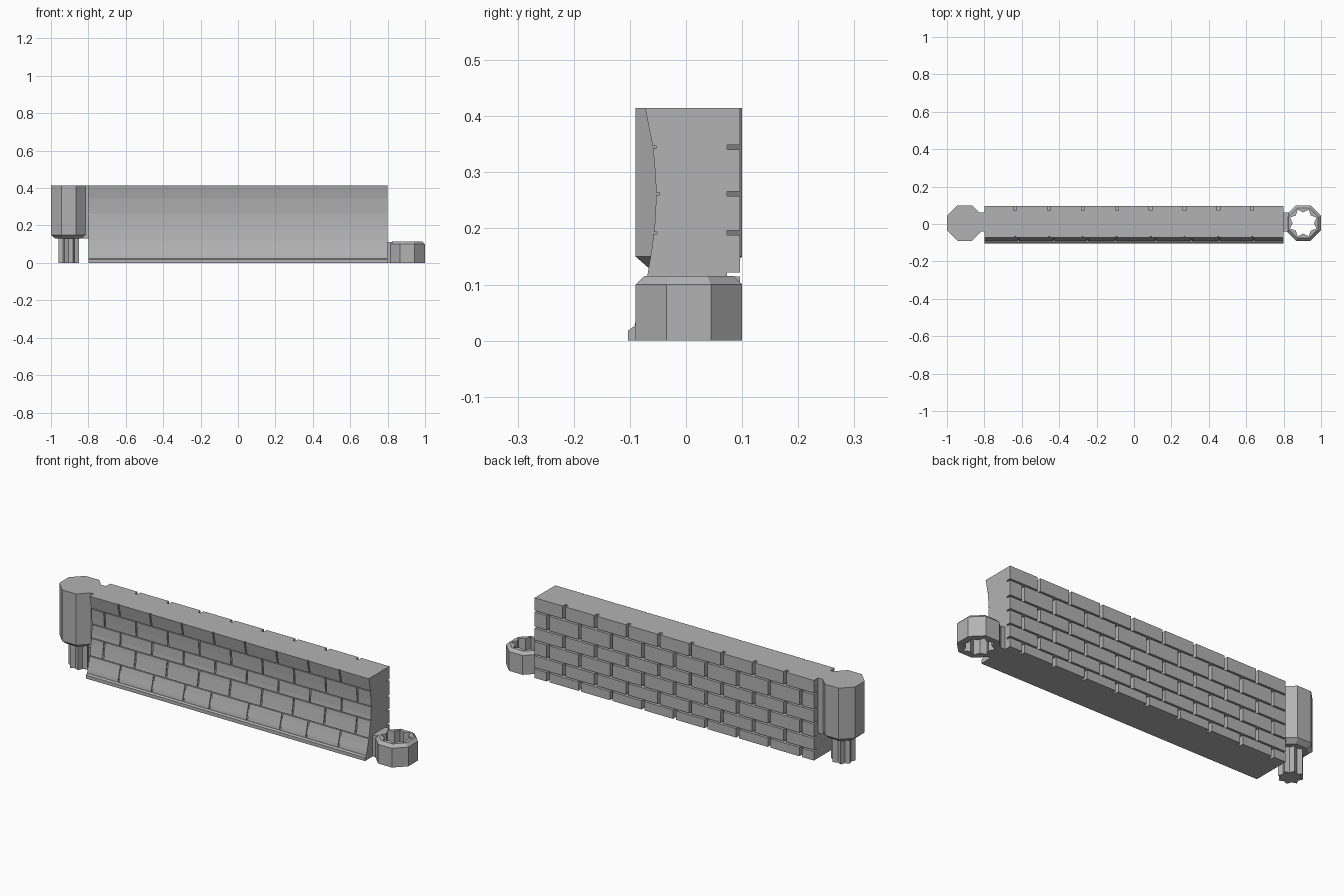
import bpy
from math import cos, sin, pi

if "Cube" in bpy.data.objects:
    bpy.data.objects.remove(bpy.data.objects["Cube"])

stone = bpy.data.materials.new("grey stone")
stone.use_nodes = True
grey = (0.45, 0.45, 0.45, 1)
stone.diffuse_color = grey
stone.node_tree.nodes["Principled BSDF"].inputs["Base Color"].default_value = grey


class Part:
    """Collects lofted solids into one object."""

    def __init__(self, name):
        self.name, self.verts, self.faces = name, [], []

    def loft(self, rings, closed=False):
        base, n, m = len(self.verts), len(rings[0]), len(rings)
        for ring in rings:
            self.verts += ring
        for r in range(m if closed else m - 1):
            a, b = base + r * n, base + (r + 1) % m * n
            for i in range(n):
                j = (i + 1) % n
                self.faces.append((a + i, a + j, b + j, b + i))
        if not closed:
            self.faces.append(tuple(base + i for i in reversed(range(n))))
            self.faces.append(tuple(base + (m - 1) * n + i for i in range(n)))

    def slab(self, x0, x1, outline):
        self.loft([[(x, y, z) for y, z in outline] for x in (x0, x1)])

    def box(self, x0, x1, y0, y1, z0, z1):
        self.slab(x0, x1, [(y0, z0), (y1, z0), (y1, z1), (y0, z1)])

    def build(self):
        mesh = bpy.data.meshes.new(self.name)
        mesh.from_pydata(self.verts, [], self.faces)
        mesh.materials.append(stone)
        obj = bpy.data.objects.new(self.name, mesh)
        bpy.context.collection.objects.link(obj)
        bpy.context.view_layer.objects.active = obj
        bpy.ops.object.select_all(action='DESELECT')
        obj.select_set(True)
        bpy.ops.object.mode_set(mode='EDIT')
        bpy.ops.mesh.select_all(action='SELECT')
        bpy.ops.mesh.normals_make_consistent(inside=False)
        bpy.ops.object.mode_set(mode='OBJECT')


END, TOP, MID = 0.8, 0.415, 0.005
BACK, GROOVE = 0.096, 0.073
# Concave front face as (z, y)
CURVE = [(0, -0.097), (0.04, -0.089), (0.075, -0.079), (0.115, -0.069), (0.17, -0.06),
         (0.215, -0.055), (0.262, -0.053), (0.30, -0.055), (0.345, -0.059), (TOP, -0.073)]


def front_y(z):
    for (z0, y0), (z1, y1) in zip(CURVE, CURVE[1:]):
        if z <= z1:
            return y0 + (y1 - y0) * (z - z0) / (z1 - z0)
    return CURVE[-1][1]


def strip(z0, z1, near, far):
    """Cross-section that follows the front curve between two heights."""
    zs = [z0] + [z for z, _ in CURVE if z0 < z < z1] + [z1]
    return ([(front_y(z) + near, z) for z in zs]
            + [(front_y(z) + far, z) for z in reversed(zs)])


def spans(joints, gap):
    edges = [-END - gap / 2] + joints + [END + gap / 2]
    return [(a + gap / 2, b - gap / 2) for a, b in zip(edges, edges[1:])]


def even_joints(row):
    start = -0.635 if row % 2 == 0 else -0.725
    return [x for x in (start + 0.181 * i for i in range(9)) if x < END - 0.05]


# Wall core that shows in the mortar grooves
core = Part("wall_core")
depth = 0.006
core.slab(-END, END, [(front_y(z) + depth, z) for z, _ in CURVE] + [(GROOVE, TOP), (GROOVE, 0)])
core.build()

# Back bricks with deep joints
bricks = Part("back_bricks")
levels = [TOP, 0.345, 0.262, 0.192, 0.118, 0.05, 0]
for row, (hi, lo) in enumerate(zip(levels, levels[1:])):
    z1 = hi - (0.004 if row else 0)
    z0 = lo + (0.004 if lo else 0)
    for x0, x1 in spans(even_joints(row), 0.016):
        bricks.box(x0, x1, GROOVE - 0.002, BACK, z0, z1)
bricks.build()

# Front bricks with fine joints on the curved face
facing = Part("front_bricks")
levels = [TOP, 0.345, 0.262, 0.192, 0.105, 0]
toe_joints = [-0.62, -0.43, -0.25, -0.1, 0.115, 0.305, 0.455, 0.64]
for row, (hi, lo) in enumerate(zip(levels, levels[1:])):
    z1 = hi - (0.002 if row else 0)
    z0 = lo + (0.002 if lo else 0)
    for x0, x1 in spans(even_joints(row) if lo else toe_joints, 0.008):
        facing.slab(x0, x1, strip(z0, z1, 0, depth + 0.002))
facing.build()

# Ledge along the foot of the front
toe = Part("front_toe")
toe.slab(-END, END, [(-0.103, 0), (-0.08, 0), (-0.08, 0.024), (-0.095, 0.024), (-0.103, 0.018)])
toe.build()


def star(cx, z, tip, dip):
    """Sixteen points, tips towards the corners of the octagon."""
    ring = []
    for i in range(16):
        a, r = i * pi / 8, tip if i % 2 else dip
        ring.append((cx + r * cos(a), MID + r * sin(a), z))
    return ring


def octagon(cx, z, apothem):
    return star(cx, z, apothem / cos(pi / 8), apothem)


# Octagonal post with a tapered foot and a fluted peg
LEFT, RIGHT, HALF = -0.905, 0.905, 0.095
post = Part("end_post")
post.loft([octagon(LEFT, 0.13, 0.072), octagon(LEFT, 0.15, HALF), octagon(LEFT, TOP, HALF)])
post.build()
peg = Part("post_peg")
peg.loft([star(LEFT, 0, 0.059, 0.044), star(LEFT, 0.132, 0.059, 0.044)])
peg.build()
neck = Part("post_neck")
neck.box(-0.83, -END, -0.04, 0.062, 0.13, TOP)
neck.build()

# Octagonal socket ring with a fluted through hole
socket = Part("socket_ring")
socket.loft([octagon(RIGHT, 0, HALF), octagon(RIGHT, 0.1, HALF), octagon(RIGHT, 0.115, 0.08),
             star(RIGHT, 0.115, 0.077, 0.057), star(RIGHT, 0, 0.077, 0.057)], closed=True)
socket.build()
neck = Part("socket_neck")
neck.box(END, 0.825, -0.04, 0.062, 0, 0.113)
neck.build()
